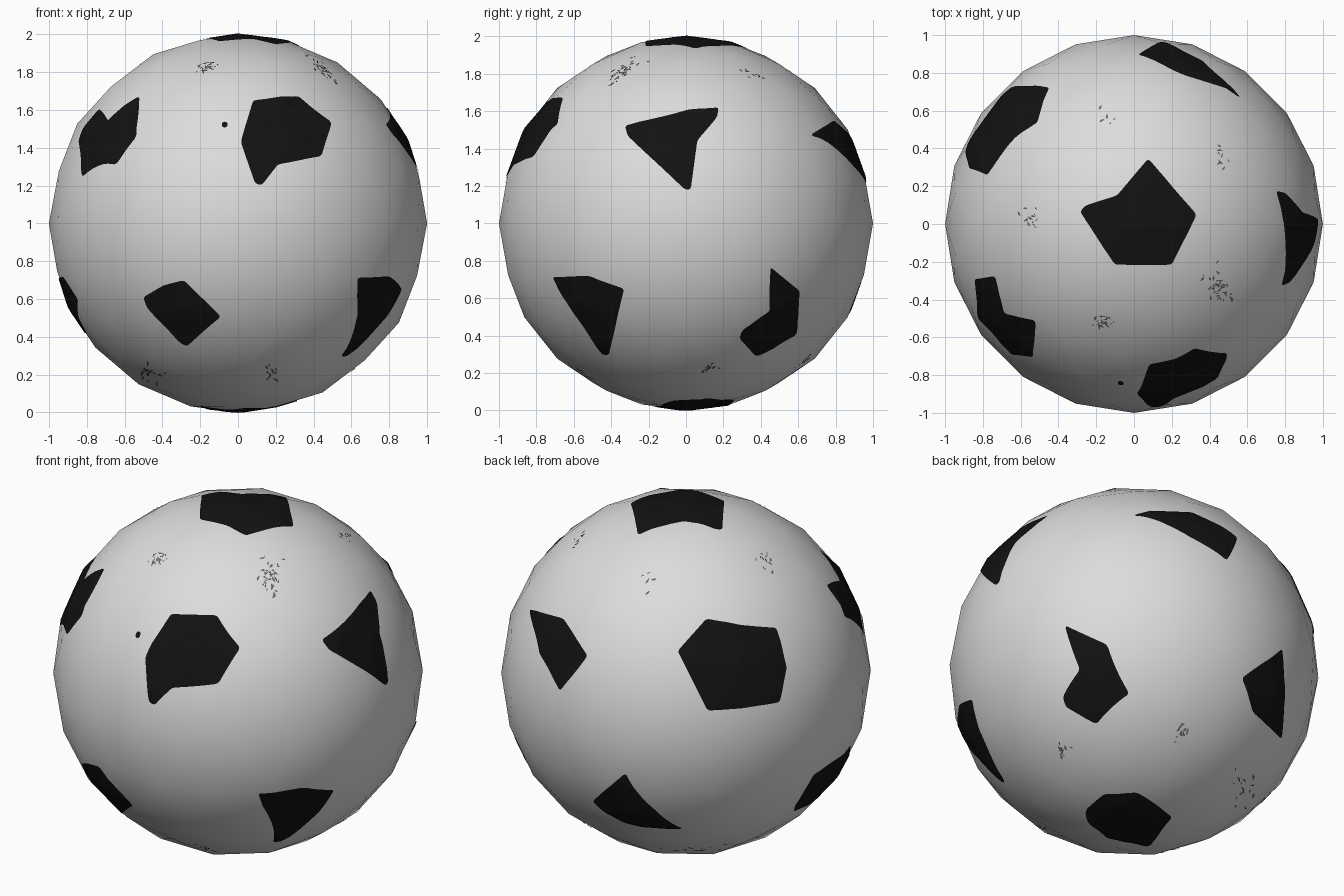
import bpy, bmesh, math, random
from mathutils import Vector
from mathutils.bvhtree import BVHTree

cube = bpy.data.objects.get("Cube")
if cube:
    bpy.data.objects.remove(cube)

CENTRE = Vector((0, 0, 1))
LIFT = 0.005
random.seed(4)


def material(name, value):
    mat = bpy.data.materials.new(name)
    mat.use_nodes = True
    colour = (value, value, value, 1)
    mat.diffuse_color = colour
    bsdf = mat.node_tree.nodes["Principled BSDF"]
    bsdf.inputs["Base Color"].default_value = colour
    bsdf.inputs["Roughness"].default_value = 0.6
    return mat


white = material("off white leather", 0.72)
black = material("black leather", 0.006)
grey = material("grey scuff", 0.12)


def add_object(name, bm, mat):
    mesh = bpy.data.meshes.new(name)
    for face in bm.faces:
        face.smooth = True
    bm.to_mesh(mesh)
    mesh.materials.append(mat)
    obj = bpy.data.objects.new(name, mesh)
    obj.location = CENTRE
    bpy.context.collection.objects.link(obj)
    bm.free()
    return obj


# Ball
ball = bmesh.new()
bmesh.ops.create_icosphere(ball, subdivisions=3, radius=1)
surface = BVHTree.FromBMesh(ball)
add_object("ball", ball, white)


def on_ball(direction):
    """Point just above the faceted surface in a direction from the centre."""
    direction = direction.normalized()
    hit = surface.ray_cast(direction * 2, -direction)[0]
    return hit + direction * LIFT


def axes(azimuth, elevation):
    """Right, up and outward vectors of a plane facing a direction."""
    a, e = math.radians(azimuth), math.radians(elevation)
    right = Vector((-math.sin(a), math.cos(a), 0))
    out = Vector((math.cos(a) * math.cos(e), math.sin(a) * math.cos(e), math.sin(e)))
    return right, out.cross(right), out


def wrap(bm, facing):
    """Drop a flat drawing onto the ball along the facing direction."""
    right, up, out = axes(*facing)
    for v in bm.verts:
        depth = math.sqrt(max(0.01, 0.98 - v.co.x ** 2 - v.co.y ** 2))
        v.co = on_ball(right * v.co.x + up * v.co.y + out * depth)
    bm.normal_update()
    for face in bm.faces:
        if face.normal.dot(face.calc_center_median()) < 0:
            face.normal_flip()


def patch(name, facing, *outline):
    bm = bmesh.new()
    bm.faces.new([bm.verts.new((x, y, 0)) for x, y in outline])
    bmesh.ops.bevel(bm, geom=bm.verts[:], offset=0.014, segments=2,
                    affect='VERTICES', profile=0.5)
    bmesh.ops.triangulate(bm, faces=bm.faces[:])
    bmesh.ops.subdivide_edges(bm, edges=bm.edges[:], cuts=9, use_grid_fill=True)
    bmesh.ops.triangulate(bm, faces=bm.faces[:])
    wrap(bm, facing)
    add_object(name, bm, black)


FRONT, SIDE, LEFT, TOP = (-90, 0), (0, 0), (180, 0), (-90, 90)
REAR_HIGH, REAR_LOW = (125, 25), (55, -25)

# Pole patches
patch("top_patch", TOP, (.075, .345), (.17, .235), (.33, .05), (.2, -.215),
      (-.1, -.215), (-.285, .065), (-.26, .095), (-.09, .15))
patch("bottom_patch", REAR_LOW, (-.275, -.81), (-.19, -.73), (-.01, -.715),
      (.195, -.82), (.1, -.965), (-.135, -.935), (-.255, -.855))

# Upper ring of patches
patch("upper_front_patch", FRONT, (.08, .65), (.32, .67), (.49, .53), (.44, .355),
      (.21, .31), (.125, .2), (.09, .21), (.015, .43))
patch("upper_front_right_patch", TOP, (-.84, -.29), (-.735, -.275), (-.685, -.47),
      (-.52, -.51), (-.53, -.7), (-.64, -.69), (-.82, -.5))
patch("upper_back_right_patch", REAR_HIGH, (-.045, .11), (.11, .285), (.29, .25),
      (.485, .235), (.545, .02), (.505, -.165), (.3, -.2), (.115, -.21))
patch("upper_back_patch", REAR_HIGH, (-.845, .335), (-.66, .285), (-.53, .085),
      (-.675, -.105), (-.785, .09))
patch("upper_left_patch", SIDE, (-.325, .52), (.02, .605), (.175, .62), (.165, .565),
      (.06, .44), (.025, .18), (-.005, .18), (-.31, .465))

# Lower ring of patches
patch("lower_front_patch", FRONT, (-.5, -.39), (-.39, -.325), (-.285, -.3),
      (-.09, -.49), (-.27, -.645), (-.31, -.625), (-.48, -.44))
patch("lower_front_left_patch", SIDE, (-.71, -.285), (-.515, -.28), (-.33, -.35),
      (-.34, -.39), (-.41, -.7), (-.445, -.7), (-.665, -.38))
patch("lower_back_left_patch", SIDE, (.445, -.23), (.605, -.36), (.59, -.595),
      (.375, -.71), (.285, -.615), (.3, -.57), (.445, -.465))
patch("lower_back_patch", REAR_LOW, (.52, -.085), (.75, .1), (.775, -.15),
      (.77, -.375), (.595, -.26))
patch("lower_right_patch", LEFT, (.23, -.28), (-.13, -.31), (-.17, -.5),
      (-.13, -.57), (.09, -.58), (.33, -.4))


# Scuffs: clusters of thin slivers
def scuff(name, facing, x, y, spread, count):
    bm = bmesh.new()
    for _ in range(count):
        cx, cy = random.gauss(x, spread / 2), random.gauss(y, spread / 2)
        turn = random.uniform(0, math.tau)
        size = random.uniform(0.008, 0.018)
        corners = []
        for angle, reach in ((0, 1), (2, 0.4), (3.4, 1), (5, 0.3)):
            corners.append(bm.verts.new((cx + size * reach * math.cos(angle + turn),
                                         cy + size * reach * math.sin(angle + turn), 0)))
        bm.faces.new(corners)
    wrap(bm, facing)
    add_object(name, bm, grey)


scuff("scuff_front_left", TOP, .44, -.34, .08, 40)
scuff("scuff_front", TOP, -.16, -.52, .055, 22)
scuff("scuff_right", TOP, -.54, .04, .065, 12)
scuff("scuff_back_left", TOP, .47, .36, .05, 8)
scuff("scuff_back", TOP, -.16, .56, .05, 5)
scuff("scuff_low_front_right", FRONT, -.46, -.8, .06, 14)
scuff("scuff_low_front", FRONT, .18, -.79, .04, 10)
scuff("scuff_low_left", REAR_LOW, -.43, -.5, .045, 12)
scuff("scuff_low_back_left", REAR_LOW, .195, -.41, .045, 12)
scuff("scuff_low_back", REAR_LOW, .595, -.665, .09, 16)

# Valve hole
valve = bmesh.new()
bmesh.ops.create_circle(valve, cap_ends=True, segments=10, radius=0.016)
bmesh.ops.translate(valve, verts=valve.verts[:], vec=(-.07, .52, 0))
wrap(valve, FRONT)
add_object("valve", valve, black)
